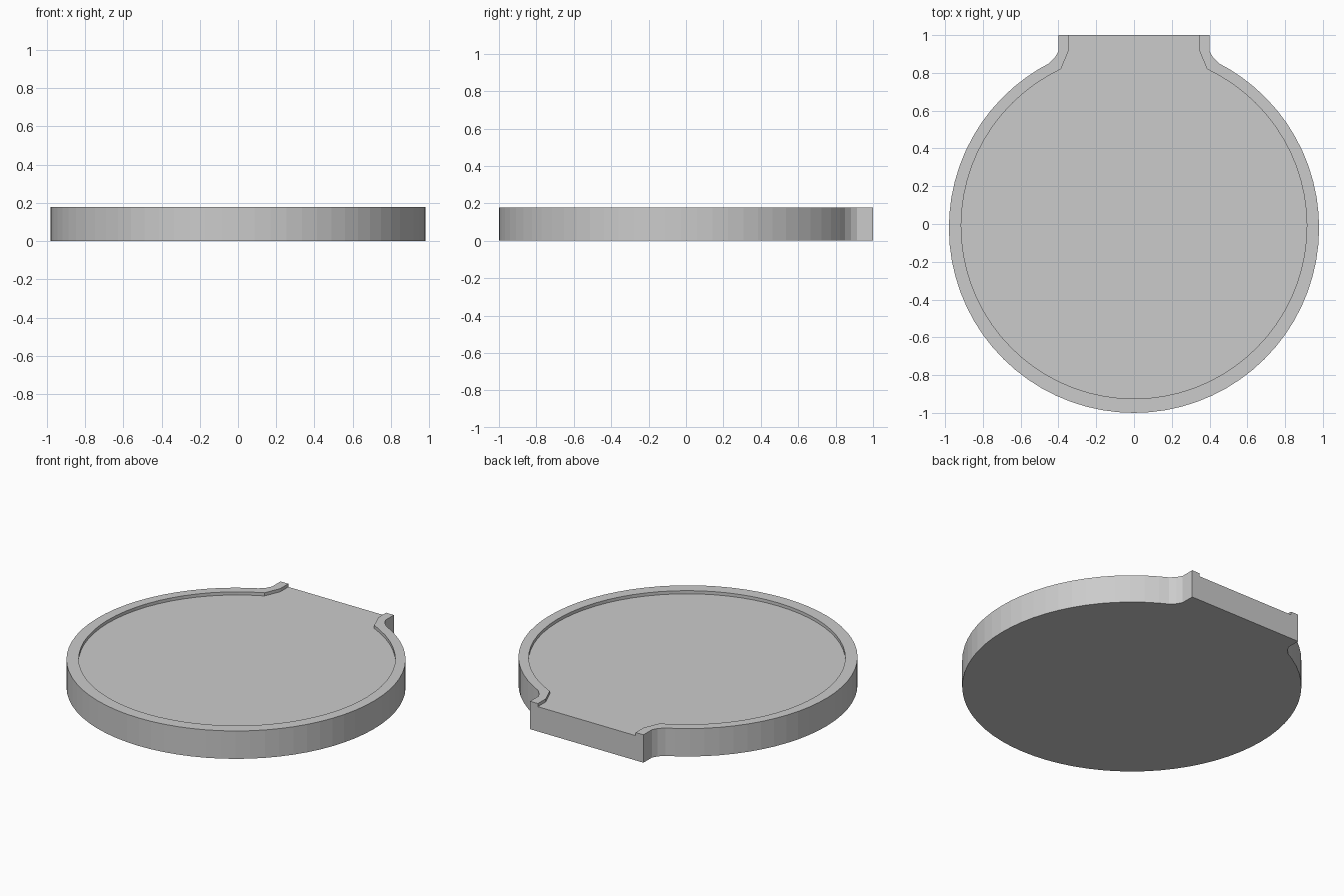
import bpy, bmesh, math

if "Cube" in bpy.data.objects:
    bpy.data.objects.remove(bpy.data.objects["Cube"])

TOP, FLOOR, SEG = 0.178, 0.158, 60


def outline(neck, radius, cy, start):
    """Closed-disc outline with an open neck: right neck, arc, mirrored left neck."""
    a0 = math.atan2(start[1] - cy, start[0])
    a1 = -math.pi - a0
    arc = [(radius * math.cos(a0 + (a1 - a0) * i / SEG),
            cy + radius * math.sin(a0 + (a1 - a0) * i / SEG)) for i in range(SEG + 1)]
    return neck + arc + [(-x, y) for x, y in reversed(neck)]


# Outer wall and inner rim edge, with matching point counts
outer = outline([(0.4, 1.0), (0.4, 0.915), (0.418, 0.882), (0.45, 0.85)],
                0.98, -0.02, (0.5, 0.822))
inner = outline([(0.345, 1.0), (0.345, 0.92), (0.366, 0.87), (0.387, 0.82)],
                0.915, -0.01, (0.45, 0.787))

bm = bmesh.new()


def ring(points, z):
    return [bm.verts.new((x, y, z)) for x, y in points]


base, rim_out = ring(outer, 0), ring(outer, TOP)
rim_in, floor = ring(inner, TOP), ring(inner, FLOOR)

# Outer wall, rim top and shallow inner step
for a, b in ((base, rim_out), (rim_out, rim_in), (rim_in, floor)):
    for i in range(len(a) - 1):
        bm.faces.new((a[i], a[i + 1], b[i + 1], b[i]))

# Underside, recessed floor and the flat neck end
bm.faces.new(base)
bm.faces.new(floor)
bm.faces.new((base[0], rim_out[0], rim_in[0], floor[0],
              floor[-1], rim_in[-1], rim_out[-1], base[-1]))

bmesh.ops.recalc_face_normals(bm, faces=bm.faces)
bmesh.ops.triangulate(bm, faces=[f for f in bm.faces if len(f.verts) > 4])
mesh = bpy.data.meshes.new("round_tray")
bm.to_mesh(mesh)
bm.free()
bpy.context.collection.objects.link(bpy.data.objects.new("round_tray", mesh))
